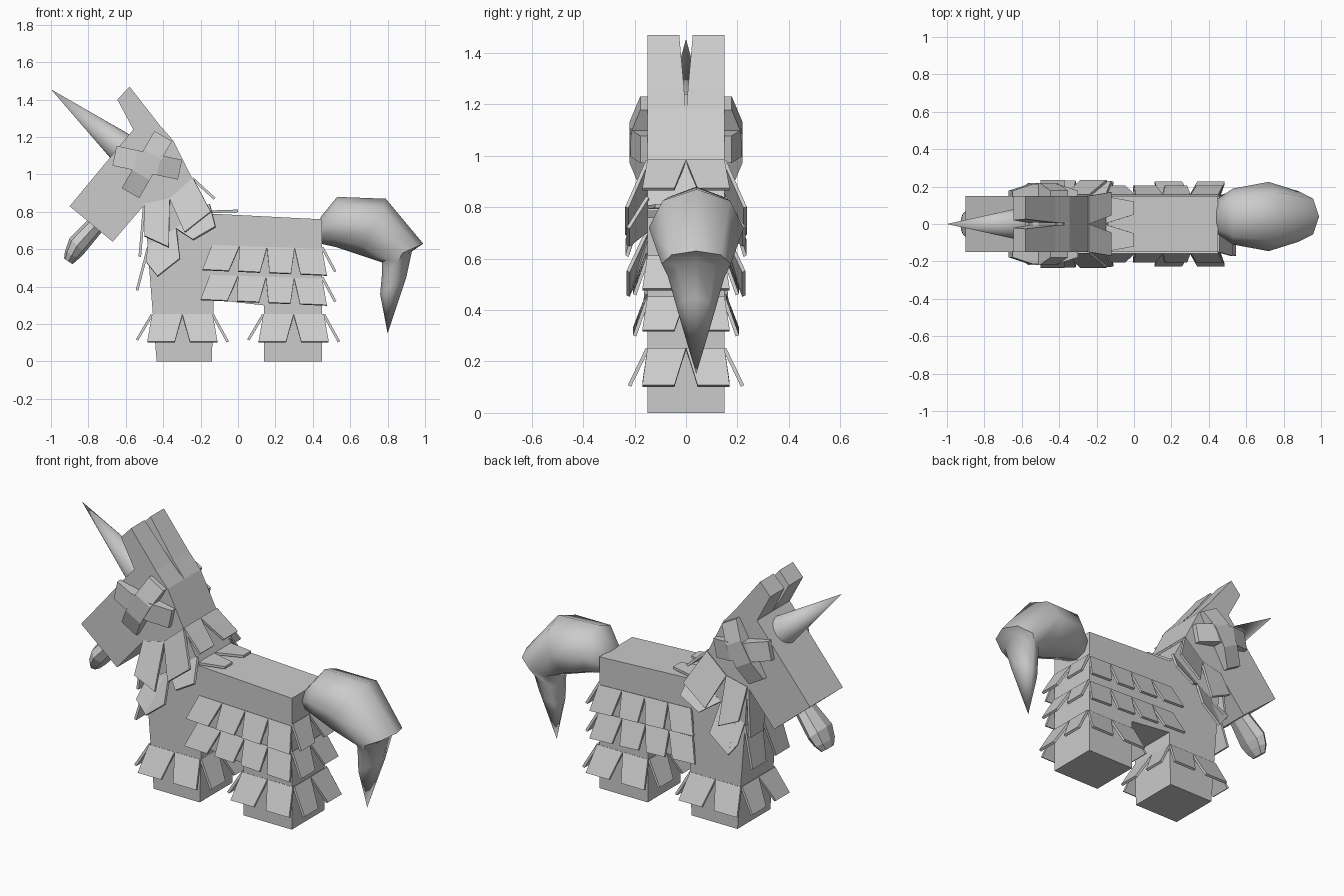
import bpy, bmesh, math
from mathutils import Vector as V

if "Cube" in bpy.data.objects:
    bpy.data.objects.remove(bpy.data.objects["Cube"])


def finish(name, bm, smooth=None):
    bmesh.ops.recalc_face_normals(bm, faces=bm.faces[:])
    me = bpy.data.meshes.new(name)
    bm.to_mesh(me)
    bm.free()
    ob = bpy.data.objects.new(name, me)
    bpy.context.collection.objects.link(ob)
    if smooth:
        bpy.ops.object.select_all(action='DESELECT')
        bpy.context.view_layer.objects.active = ob
        ob.select_set(True)
        bpy.ops.object.shade_smooth_by_angle(angle=math.radians(smooth))
    return ob


def skin(bm, a, b):
    """Solid between two matching loops of points."""
    va, vb = [bm.verts.new(p) for p in a], [bm.verts.new(p) for p in b]
    bm.faces.new(va)
    bm.faces.new(vb[::-1])
    n = len(va)
    for i in range(n):
        j = (i + 1) % n
        bm.faces.new((va[i], vb[i], vb[j], va[j]))


def prism(name, pts, near, far):
    bm = bmesh.new()
    skin(bm, [(x, near(z), z) for x, z in pts], [(x, far(z), z) for x, z in pts])
    return finish(name, bm)


def loft(name, rings, n, yc=0, tip=None, smooth=None):
    """Rings given as outer x, z, inner x, z, half width in y."""
    bm = bmesh.new()
    loops = []
    for ox, oz, ix, iz, hw in rings:
        c = V(((ox + ix) / 2, yc, (oz + iz) / 2))
        h = V(((ox - ix) / 2, 0, (oz - iz) / 2))
        loops.append([bm.verts.new(c + h * math.cos(k * math.tau / n)
                      + V((0, hw, 0)) * math.sin(k * math.tau / n)) for k in range(n)])
    for a, b in zip(loops, loops[1:]):
        for i in range(n):
            j = (i + 1) % n
            bm.faces.new((a[i], a[j], b[j], b[i]))
    bm.faces.new(loops[0])
    if tip:
        t = bm.verts.new(tip)
        for i in range(n):
            bm.faces.new((loops[-1][i], loops[-1][(i + 1) % n], t))
    else:
        bm.faces.new(loops[-1])
    return finish(name, bm, smooth)


def flaps(bm, p, q, r, s, n, notch=0.04, thick=0.014):
    """n tapered slabs hanging from edge p-q down to edge r-s."""
    p, q, r, s = map(V, (p, q, r, s))
    inset = (s - r).normalized() * notch
    for i in range(n):
        a, b = p.lerp(q, i / n), p.lerp(q, (i + 1) / n)
        c, d = r.lerp(s, (i + 1) / n), r.lerp(s, i / n)
        if i < n - 1:
            c = c - inset
        if i > 0:
            d = d + inset
        o = (b - a).cross(d - a).normalized() * thick / 2
        skin(bm, [v + o for v in (a, b, c, d)], [v - o for v in (a, b, c, d)])


def side_flaps(bm, top, bottom, n, lean=0.07, notch=0.04):
    for sg in (-1, 1):
        y0, y1 = sg * W, sg * (W + lean)
        flaps(bm, *[(x, y0, z) for x, z in top], *[(x, y1, z) for x, z in bottom], n, notch)


def end_flaps(bm, top, bottom, notch=0.045, flare=0.02):
    (x0, z0), (x1, z1) = top, bottom
    flaps(bm, (x0, -W, z0), (x0, W, z0), (x1, -W - flare, z1), (x1, W + flare, z1), 2, notch)


W = 0.15

# body with legs, neck and head
prism("body", [(-0.435, 0), (-0.14, 0), (-0.13, 0.33), (0.14, 0.30), (0.14, 0), (0.45, 0),
               (0.45, 0.76), (-0.14, 0.79), (-0.24, 0.98), (-0.50, 0.85), (-0.475, 0.5), (-0.455, 0.25)],
      lambda z: -W, lambda z: W)
prism("head", [(-0.90, 0.83), (-0.67, 0.64), (-0.49, 0.85), (-0.24, 0.97), (-0.345, 1.18),
               (-0.42, 1.24), (-0.56, 1.24)], lambda z: -W, lambda z: W)

# ears, separated by a narrow V
for sg, side in ((-1, "right"), (1, "left")):
    prism("ear_" + side, [(-0.56, 1.24), (-0.645, 1.40), (-0.58, 1.47), (-0.42, 1.265), (-0.345, 1.18), (-0.5, 1.18)],
          lambda z: sg * (0.002 + max(0, z - 1.2) * 0.09), lambda z: sg * W)

# horn
base, tip = V((-0.60, 0, 1.125)), V((-1.0, 0, 1.455))
bm = bmesh.new()
bmesh.ops.create_cone(bm, cap_ends=True, segments=24, radius1=0.088, radius2=0, depth=(tip - base).length)
rot = V((0, 0, 1)).rotation_difference(tip - base)
for v in bm.verts:
    v.co = rot @ v.co + (base + tip) / 2
finish("horn", bm, 40)

# tongue
loft("tongue", [(-0.80, 0.76, -0.73, 0.69, 0.07), (-0.90, 0.66, -0.82, 0.58, 0.095),
                (-0.925, 0.59, -0.85, 0.55, 0.08), (-0.93, 0.55, -0.885, 0.52, 0.05)], 8)

# crossed, bowed eye bars
bars = (((-0.66, 1.10), (-0.31, 1.025)), ((-0.40, 1.205), (-0.575, 0.90)))
for sg, side in ((-1, "right"), (1, "left")):
    bm = bmesh.new()
    for k, ((ax, az), (bx, bz)) in enumerate(bars):
        a, b = V((ax, 0, az)), V((bx, 0, bz))
        w = (b - a).cross(V((0, 1, 0))).normalized() * 0.054
        prof = [(0, 0.145), (0, 0.178), (0.32, 0.215 + 0.004 * k), (0.68, 0.215 + 0.004 * k), (1, 0.178), (1, 0.145)]
        line = [a.lerp(b, t) + V((0, sg * y, 0)) for t, y in prof]
        skin(bm, [p - w for p in line], [p + w for p in line])
    finish("eye_cross_" + side, bm)

# leg fringes
for name, x0, x1 in (("front_leg_fringe", -0.46, -0.135), ("rear_leg_fringe", 0.135, 0.46)):
    bm = bmesh.new()
    side_flaps(bm, ((x0, 0.25), (x1, 0.25)), ((x0 - 0.025, 0.105), (x1 + 0.025, 0.105)), 2)
    end_flaps(bm, (x0, 0.25), (x0 - 0.08, 0.115))
    end_flaps(bm, (x1, 0.25), (x1 + 0.08, 0.105))
    finish(name, bm)

# belly fringes
for i, (x0, z, d) in enumerate(((-0.14, 0.61, 0.0), (-0.15, 0.45, 0.02))):
    bm = bmesh.new()
    side_flaps(bm, ((x0, z + 0.01), (0.45, z - 0.01)),
               ((x0 - 0.05, z - 0.12), (0.475, z - 0.15)), 4, 0.05, 0.025)
    end_flaps(bm, (0.45, z), (0.52, z - 0.13))
    finish("body_fringe_%d" % (i + 1), bm)

# neck fringes
bm = bmesh.new()
for top, bottom in ((((-0.50, 0.84), (-0.365, 0.87)), ((-0.50, 0.67), (-0.37, 0.61))),
                    (((-0.365, 0.87), (-0.24, 0.98)), ((-0.285, 0.69), (-0.145, 0.80)))):
    side_flaps(bm, top, bottom, 1, 0.08)
end_flaps(bm, (-0.50, 0.85), (-0.525, 0.56))
end_flaps(bm, (-0.245, 0.98), (-0.125, 0.87))
finish("upper_neck_fringe", bm)

bm = bmesh.new()
for top, bottom in ((((-0.48, 0.62), (-0.34, 0.69)), ((-0.49, 0.53), (-0.43, 0.455))),
                    (((-0.43, 0.65), (-0.33, 0.71)), ((-0.43, 0.455), (-0.31, 0.55))),
                    (((-0.33, 0.71), (-0.15, 0.84)), ((-0.24, 0.65), (-0.12, 0.72)))):
    side_flaps(bm, top, bottom, 1, 0.075)
end_flaps(bm, (-0.48, 0.61), (-0.54, 0.38))
end_flaps(bm, (-0.16, 0.80), (0.0, 0.805), 0.05, -0.03)
finish("lower_neck_fringe", bm)

# tail
loft("tail", [(0.44, 0.77, 0.44, 0.63, 0.09), (0.53, 0.88, 0.53, 0.61, 0.15),
              (0.79, 0.87, 0.65, 0.57, 0.185), (0.99, 0.63, 0.77, 0.53, 0.135),
              (0.93, 0.59, 0.77, 0.47, 0.11), (0.90, 0.45, 0.76, 0.36, 0.075)],
     8, 0.04, (0.80, 0.04, 0.15), 60)
